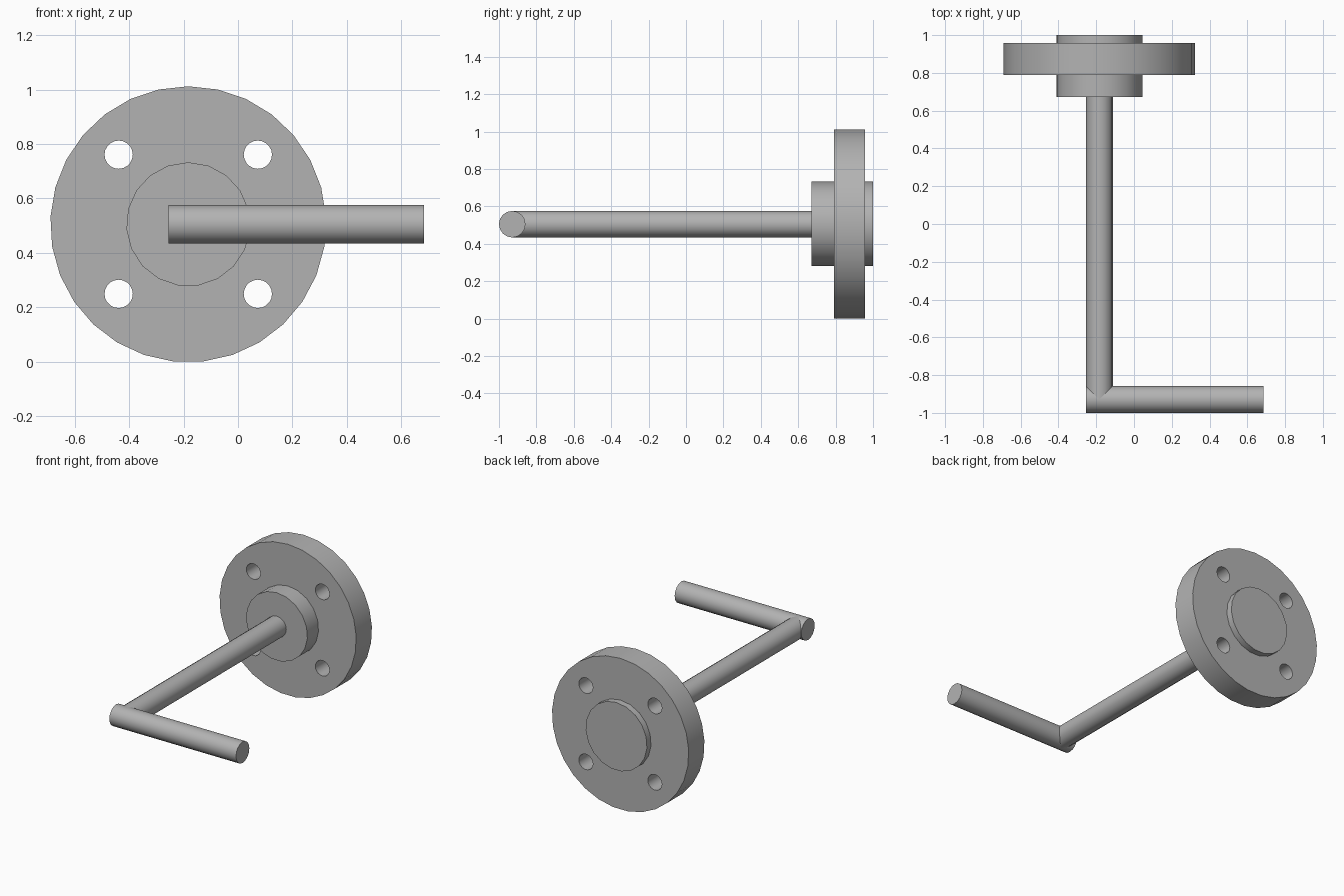
import bpy
from math import radians

cube = bpy.data.objects.get("Cube")
if cube:
    bpy.data.objects.remove(cube, do_unlink=True)

CX, CZ = -0.183, 0.505   # axis of the flange and rod

grey = bpy.data.materials.new("plain grey")
grey.use_nodes = True
colour = (0.45, 0.45, 0.45, 1)
grey.diffuse_color = colour
grey.node_tree.nodes["Principled BSDF"].inputs["Base Color"].default_value = colour


def cylinder(name, radius, start, end, sides, axis="Y", x=CX, y=0.0, z=CZ):
    """Cylinder running from start to end along the X or Y axis."""
    mid = (start + end) / 2
    place = (x, mid, z) if axis == "Y" else (mid, y, z)
    turn = (radians(90), 0, 0) if axis == "Y" else (0, radians(90), 0)
    bpy.ops.mesh.primitive_cylinder_add(vertices=sides, radius=radius,
                                        depth=end - start, location=place, rotation=turn)
    obj = bpy.context.object
    obj.name = name
    obj.data.materials.append(grey)
    bpy.ops.object.shade_smooth_by_angle(angle=radians(30))
    return obj


# Flange disc with four bolt holes
flange = cylinder("flange", 0.5075, 0.79, 0.957, 29)
for sx in (-1, 1):
    for sz in (-1, 1):
        cutter = cylinder("bolt_hole_cutter", 0.052, 0.7, 1.05, 20,
                          x=CX + sx * 0.256, z=CZ + sz * 0.256)
        cutter.hide_render = True
        bpy.context.view_layer.objects.active = flange
        cut = flange.modifiers.new("bolt_hole", "BOOLEAN")
        cut.operation = "DIFFERENCE"
        cut.solver = "EXACT"
        cut.object = cutter
        bpy.ops.object.modifier_apply(modifier=cut.name)
        bpy.data.objects.remove(cutter, do_unlink=True)
flange.select_set(True)
bpy.ops.object.shade_smooth_by_angle(angle=radians(30))

# Hub through the flange, rod and handle
cylinder("hub", 0.228, 0.672, 1.0, 19)
cylinder("rod", 0.071, -0.93, 0.70, 16)
cylinder("handle", 0.071, -0.255, 0.685, 16, axis="X", y=-0.929)
